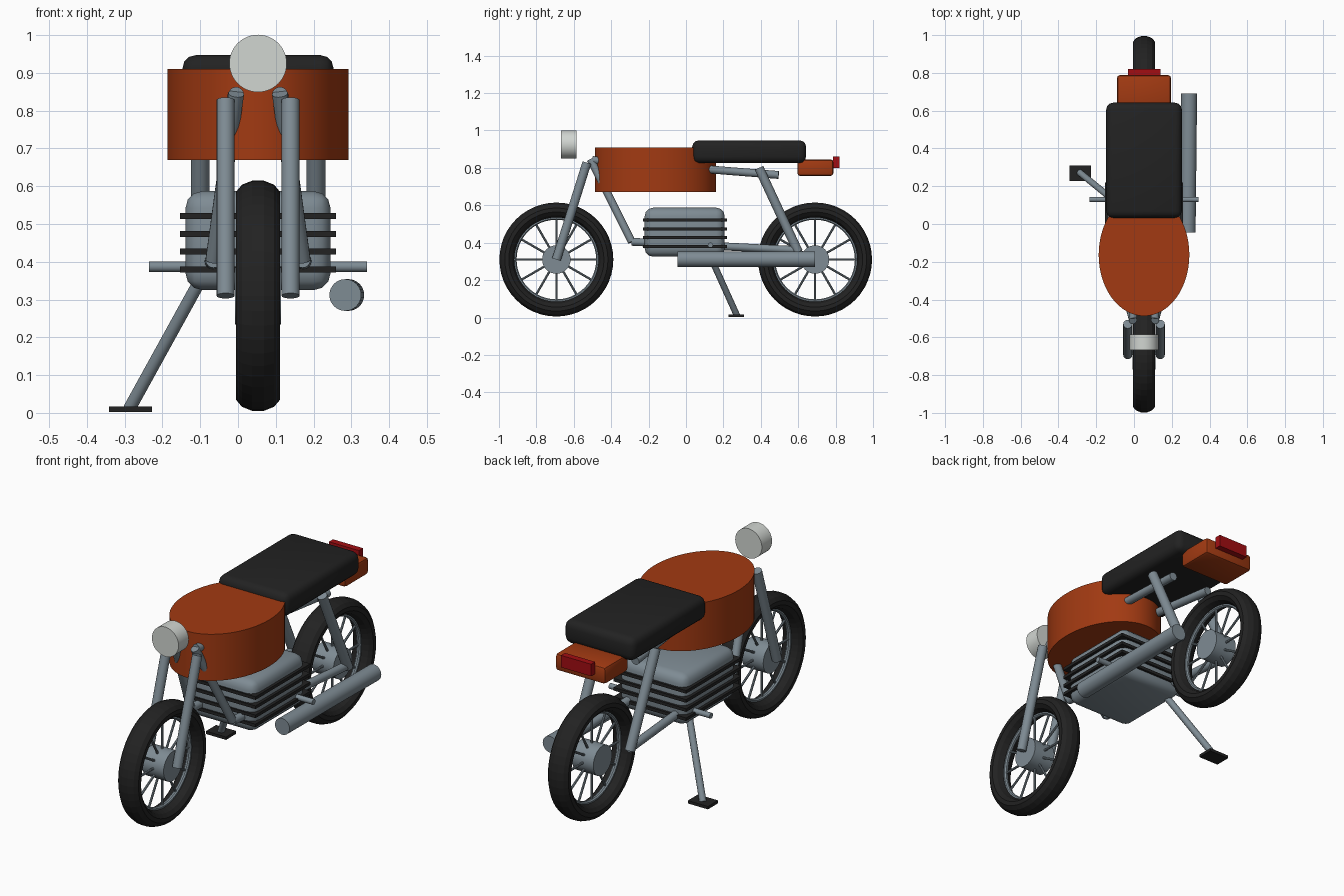
import bpy, bmesh, math
from mathutils import Vector, Matrix

if "Cube" in bpy.data.objects:
    bpy.data.objects.remove(bpy.data.objects["Cube"])

CX = 0.053  # centre plane of the bike (the kickstand shifts it off x = 0)


def material(name, rgb):
    m = bpy.data.materials.new(name)
    m.diffuse_color = (*rgb, 1)
    m.use_nodes = True
    m.node_tree.nodes["Principled BSDF"].inputs["Base Color"].default_value = m.diffuse_color
    return m


ORANGE = material("orange_paint", (0.36, 0.042, 0.006))
STEEL = material("grey_steel", (0.21, 0.26, 0.295))
BLACK = material("black_rubber", (0.016, 0.016, 0.016))
RED = material("red_lens", (0.36, 0.004, 0.006))
WHITE = material("pale_lamp", (0.64, 0.67, 0.64))


def finish(name, bm, mat, smooth=True):
    bmesh.ops.recalc_face_normals(bm, faces=bm.faces)
    me = bpy.data.meshes.new(name)
    bm.to_mesh(me)
    bm.free()
    me.materials.append(mat)
    ob = bpy.data.objects.new(name, me)
    bpy.context.collection.objects.link(ob)
    if smooth:
        bpy.ops.object.select_all(action='DESELECT')
        ob.select_set(True)
        bpy.context.view_layer.objects.active = ob
        bpy.ops.object.shade_smooth_by_angle(angle=math.radians(30))
    return ob


def add_rod(bm, a, b, r, sides=16):
    a, b = Vector(a), Vector(b)
    d = b - a
    mat = Matrix.Translation((a + b) / 2) @ d.to_track_quat('Z', 'Y').to_matrix().to_4x4()
    bmesh.ops.create_cone(bm, cap_ends=True, segments=sides, radius1=r, radius2=r,
                          depth=d.length, matrix=mat)


def rod(name, a, b, r, mat, sides=16):
    bm = bmesh.new()
    add_rod(bm, a, b, r, sides)
    return finish(name, bm, mat)


def pair(name, a, b, r, mat):
    """Rod on both sides; x is measured from the centre plane."""
    for side, s in (("left", -1), ("right", 1)):
        rod(f"{name}_{side}", (CX + s * a[0], a[1], a[2]),
            (CX + s * b[0], b[1], b[2]), r, mat)


def box(name, lo, hi, mat, bevel=0, segs=3):
    bm = bmesh.new()
    lo, hi = Vector(lo), Vector(hi)
    size = hi - lo
    bmesh.ops.create_cube(bm, size=1, matrix=Matrix.Translation((lo + hi) / 2)
                          @ Matrix.Diagonal((*size, 1)))
    if bevel:
        bmesh.ops.bevel(bm, geom=bm.edges[:], offset=bevel, segments=segs,
                        profile=0.5, affect='EDGES')
    return finish(name, bm, mat, bool(bevel))


def ring(name, y, z, major, half_w, half_r, mat, sides, smooth):
    """Wheel ring about the x axis with an elliptical cross-section."""
    bm = bmesh.new()
    n = 48
    rows = []
    for i in range(n):
        t = 2 * math.pi * i / n
        row = []
        for k in range(sides):
            p = 2 * math.pi * (k + 0.5) / sides
            r = major + half_r * math.cos(p)
            row.append(bm.verts.new((CX + half_w * math.sin(p),
                                     y + r * math.cos(t), z + r * math.sin(t))))
        rows.append(row)
    for i in range(n):
        a, b = rows[i], rows[(i + 1) % n]
        for k in range(sides):
            j = (k + 1) % sides
            bm.faces.new((a[k], a[j], b[j], b[k]))
    return finish(name, bm, mat, smooth)


# Wheels
for label, y in (("front", -0.693), ("rear", 0.69)):
    z = 0.31
    ring(f"{label}_tire", y, z, 0.265, 0.06, 0.041, BLACK, 12, False)
    ring(f"{label}_rim", y, z, 0.222, 0.012, 0.01, STEEL, 8, True)
    rod(f"{label}_hub", (CX - 0.061, y, z), (CX + 0.061, y, z), 0.076, STEEL, 32)
    bm = bmesh.new()
    for i in range(12):
        t = math.pi * i / 6
        d = Vector((0, math.cos(t), math.sin(t)))
        c = Vector((CX, y, z))
        add_rod(bm, c + d * 0.06, c + d * 0.222, 0.006, 8)
    finish(f"{label}_spokes", bm, STEEL)

# Fork and frame tubes
pair("fork_leg", (0.086, -0.693, 0.31), (0.086, -0.53, 0.828), 0.024, STEEL)
pair("down_tube", (0.058, -0.51, 0.845), (0.118, -0.29, 0.405), 0.021, STEEL)
pair("top_rail", (0.058, -0.50, 0.842), (0.11, 0.495, 0.762), 0.021, STEEL)
pair("lower_rail", (0.118, -0.29, 0.405), (0.15, 0.60, 0.36), 0.021, STEEL)
pair("rear_strut", (0.153, 0.39, 0.80), (0.153, 0.60, 0.35), 0.025, STEEL)

# Engine block with cooling fins
box("engine", (CX - 0.192, -0.221, 0.325), (CX + 0.192, 0.207, 0.587), STEEL, 0.045)
for i in range(4):
    z = 0.38 + 0.047 * i
    box(f"engine_fin_{i + 1}", (CX - 0.207, -0.229, z - 0.008),
        (CX + 0.207, 0.219, z + 0.008), BLACK)

# Fuel tank: upright oval drum
bm = bmesh.new()
bmesh.ops.create_cone(bm, cap_ends=True, segments=64, radius1=1, radius2=1, depth=1,
                      matrix=Matrix.Translation((CX, -0.163, 0.79))
                      @ Matrix.Diagonal((0.24, 0.324, 0.24, 1)))
finish("fuel_tank", bm, ORANGE)

# Seat, tail and lamps
box("seat", (CX - 0.2, 0.033, 0.826), (CX + 0.2, 0.642, 0.947), BLACK, 0.035)
box("tail_cowl", (CX - 0.143, 0.595, 0.757), (CX + 0.143, 0.788, 0.845), ORANGE, 0.015, 2)
box("tail_light", (CX - 0.086, 0.787, 0.80), (CX + 0.086, 0.82, 0.862), RED)
rod("headlight", (CX, -0.668, 0.925), (CX, -0.585, 0.925), 0.076, WHITE, 48)

# Exhaust, foot peg bar and kickstand
rod("exhaust", (0.284, -0.045, 0.312), (0.292, 0.69, 0.312), 0.042, STEEL, 32)
rod("foot_peg_bar", (CX - 0.288, 0.13, 0.387), (CX + 0.288, 0.13, 0.387), 0.014, STEEL)
rod("kickstand_leg", (-0.095, 0.115, 0.36), (-0.287, 0.272, 0.012), 0.017, STEEL)
box("kickstand_foot", (-0.342, 0.228, 0.002), (-0.228, 0.31, 0.017), BLACK)
